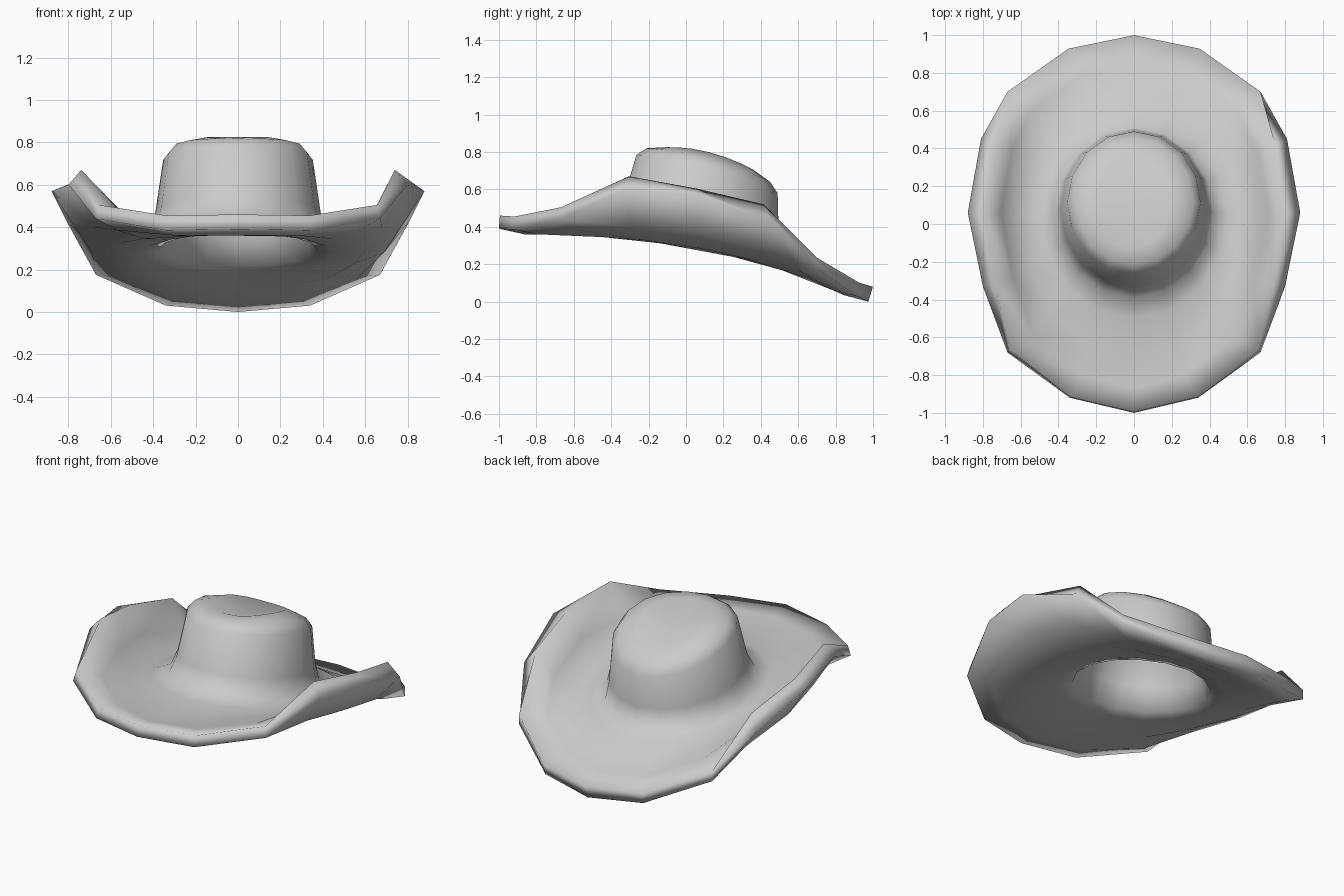
import bpy, bmesh
from math import sin, cos, pi

if "Cube" in bpy.data.objects:
    bpy.data.objects.remove(bpy.data.objects["Cube"])

SEG = 16

# Brim edge, right half from front centre to back centre (mirrored to the left)
edge_xy = [(0, -1.0), (.34, -.92), (.67, -.68), (.80, -.33), (.88, .06),
           (.81, .45), (.67, .70), (.34, .91), (0, .975)]
edge_z = [.39, .385, .44, .60, .57, .43, .175, .03, 0]
lip_z = [.46, .455, .505, .67, .605, .52, .235, .10, .08]
lip_scale = [.995, .995, .98, .925, .90, .925, 1.0, 1.02, 1.025]
bend_z = [.36, .36, .385, .40, .37, .28, .165, .06, .035]


def ellipse(front, back, rx, zf, zb, bump=0):
    """Half ring tilted from height zf at the front to zb at the back."""
    pts = []
    for i in range(SEG // 2 + 1):
        a = pi * i / (SEG // 2)
        t = (1 - cos(a)) / 2
        pts.append((rx * sin(a), front + (back - front) * t,
                    zf + (zb - zf) * t + bump * sin(a) ** 2))
    return pts


def between(a, b):
    """Half ring midway between two others, sagging at the sides."""
    mid = [tuple((p + q) / 2 for p, q in zip(u, v)) for u, v in zip(a, b)]
    return [(x, y, z - .04 * (x / .65) ** 2) for x, y, z in mid]


# Brim: outer edge, and the lower and upper skins
lip = [(x * s, y * s, z) for (x, y), s, z in zip(edge_xy, lip_scale, lip_z)]
edge = [(x, y, z) for (x, y), z in zip(edge_xy, edge_z)]
low_bend = [(x * .85, y * .865, z) for (x, y), z in zip(edge_xy, bend_z)]
top_bend = [(x * .80, y * .865, z + .075) for (x, y), z in zip(edge_xy, bend_z)]
low_foot = ellipse(-.45, .57, .45, .37, .18)
top_foot = ellipse(-.50, .62, .50, .435, .245)

# Crown, outside
crown = [
    ellipse(-.39, .51, .42, .46, .285),
    ellipse(-.335, .495, .39, .55, .39),
    ellipse(-.265, .49, .353, .785, .58, .035),
    ellipse(-.21, .45, .315, .82, .64, .035),
    ellipse(-.12, .36, .20, .825, .705, .035),
]
# Crown, inside
lining = [
    ellipse(-.35, .48, .375, .375, .215),
    ellipse(-.28, .44, .335, .50, .34),
    ellipse(-.20, .43, .295, .72, .53, .035),
    ellipse(-.11, .35, .20, .755, .63, .03),
]
rings = ([lip, top_bend, between(top_bend, top_foot), top_foot] + crown)
under = ([lip, edge, low_bend, between(low_bend, low_foot), low_foot] + lining)

bm = bmesh.new()


def make_loop(half):
    full = half + [(-x, y, z) for x, y, z in half[-2:0:-1]]
    return [bm.verts.new(p) for p in full]


def skin(halves, first, centre):
    """Bridge rings from a shared first loop and close at a centre point."""
    loops = [first] + [make_loop(h) for h in halves[1:]]
    tip = bm.verts.new(centre)
    for i in range(SEG):
        j = (i + 1) % SEG
        for a, b in zip(loops, loops[1:]):
            bm.faces.new((a[i], a[j], b[j], b[i]))
        bm.faces.new((loops[-1][i], loops[-1][j], tip))


lip_loop = make_loop(lip)
skin(rings, lip_loop, (0, .12, .735))
skin(under, lip_loop, (0, .12, .665))
bmesh.ops.recalc_face_normals(bm, faces=bm.faces)
for f in bm.faces:
    f.smooth = True

mesh = bpy.data.meshes.new("hat")
bm.to_mesh(mesh)
bm.free()
hat = bpy.data.objects.new("hat", mesh)
bpy.context.collection.objects.link(hat)
